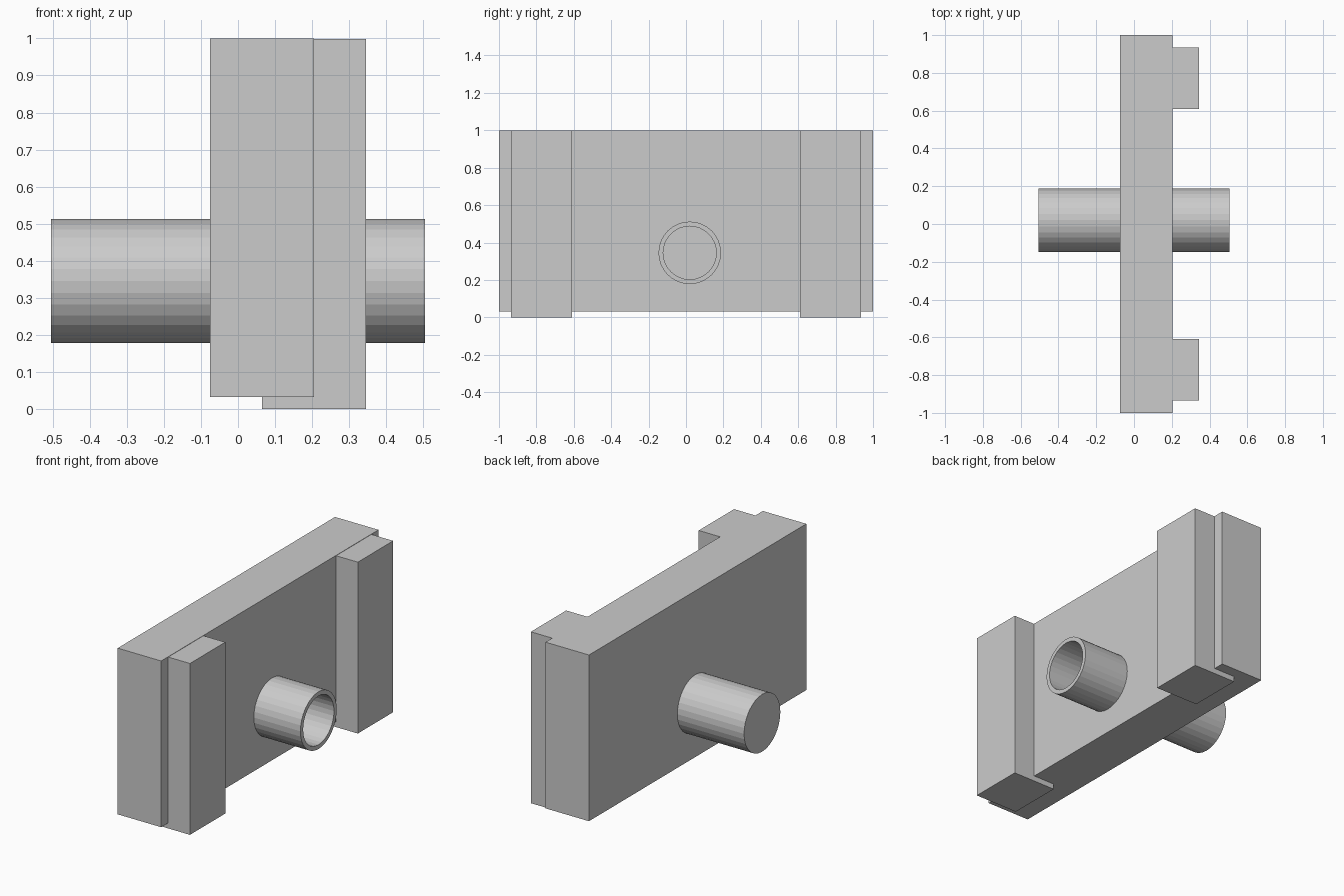
import bpy, bmesh
from math import pi
from mathutils import Matrix, Vector

if "Cube" in bpy.data.objects:
    bpy.data.objects.remove(bpy.data.objects["Cube"])


def finish(bm, name):
    mesh = bpy.data.meshes.new(name)
    bm.to_mesh(mesh)
    bm.free()
    obj = bpy.data.objects.new(name, mesh)
    bpy.context.collection.objects.link(obj)
    return obj


def box(name, lo, hi):
    lo, hi = Vector(lo), Vector(hi)
    bm = bmesh.new()
    bmesh.ops.create_cube(bm, size=1, matrix=Matrix.Translation((lo + hi) / 2)
                          @ Matrix.Diagonal((*(hi - lo), 1)))
    return finish(bm, name)


# Main plate
box("plate", (-0.075, -1, 0.032), (0.205, 1, 1))

# Side rails, sunk into the plate and mirrored across y
rails = box("side_rails", (0.065, 0.61, 0), (0.345, 0.935, 0.998))
mirror = rails.modifiers.new("mirror", 'MIRROR')
mirror.use_axis = (False, True, False)

# Tube through the plate: closed at the back, hollow at the front
bm = bmesh.new()
bmesh.ops.create_cone(bm, cap_ends=True, segments=32, radius1=0.167, radius2=0.167,
                      depth=1.01, matrix=Matrix.Translation((0, 0.02, 0.345))
                      @ Matrix.Rotation(pi / 2, 4, 'Y'))
cap = max(bm.faces, key=lambda f: f.calc_center_median().x)
bmesh.ops.inset_region(bm, faces=[cap], thickness=0.025)
cap = bmesh.ops.extrude_discrete_faces(bm, faces=[cap])["faces"][0]
bmesh.ops.translate(bm, verts=cap.verts, vec=(-0.95, 0, 0))
finish(bm, "tube")
